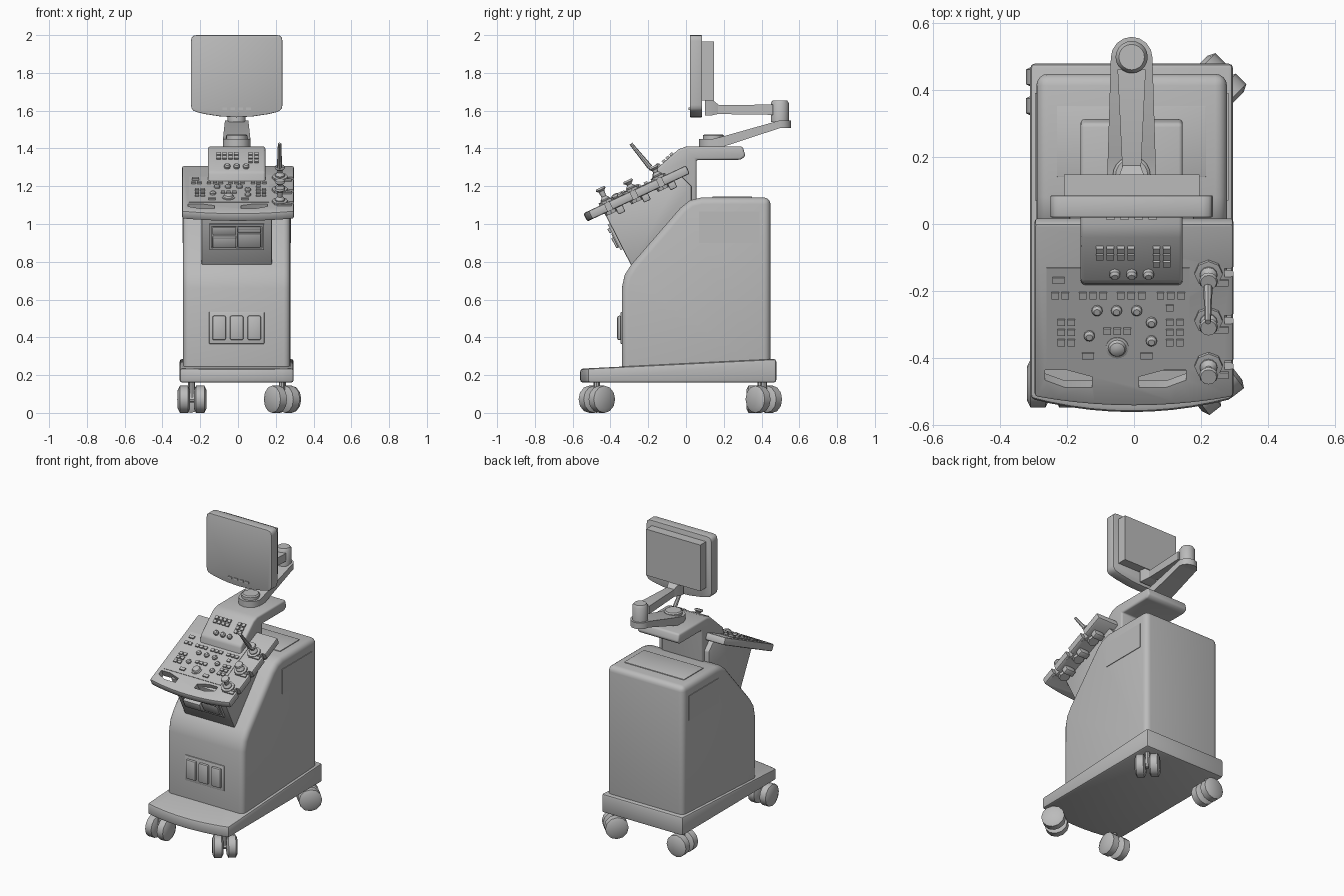
import bpy, bmesh, math
from mathutils import Matrix, Vector

cube = bpy.data.objects.get("Cube")
if cube:
    bpy.data.objects.remove(cube, do_unlink=True)

grey = bpy.data.materials.new("plain_grey")
grey.use_nodes = True
grey.diffuse_color = (0.5, 0.5, 0.5, 1)
grey.node_tree.nodes["Principled BSDF"].inputs["Base Color"].default_value = (0.5, 0.5, 0.5, 1)

MID = -0.007          # centre line of the cart
parts = []


def frame(x, y, z, tilt=0, turn=0):
    return (Matrix.Translation((x, y, z)) @ Matrix.Rotation(math.radians(turn), 4, 'Z')
            @ Matrix.Rotation(math.radians(tilt), 4, 'X'))


def finish(name, bm, matrix=None, bevel=0, segments=2):
    bmesh.ops.recalc_face_normals(bm, faces=bm.faces)
    if bevel:
        sharp = [e for e in bm.edges if e.is_manifold and e.calc_face_angle() > 0.6]
        bmesh.ops.bevel(bm, geom=sharp, offset=bevel, segments=segments, profile=0.5,
                        affect='EDGES', clamp_overlap=True)
    if matrix:
        bm.transform(matrix)
    mesh = bpy.data.meshes.new(name)
    bm.to_mesh(mesh)
    bm.free()
    mesh.materials.append(grey)
    obj = bpy.data.objects.new(name, mesh)
    bpy.context.collection.objects.link(obj)
    parts.append(obj)
    return obj


def plate(name, outline, low, high, matrix=None, bevel=0, segments=2, slope=0):
    """Extrude a flat outline; slope raises the top along y."""
    bm = bmesh.new()
    bottom = [bm.verts.new((a, b, low)) for a, b in outline]
    top = [bm.verts.new((a, b, high + slope * b)) for a, b in outline]
    bm.faces.new(bottom)
    bm.faces.new(top)
    for i in range(len(outline)):
        j = (i + 1) % len(outline)
        bm.faces.new((bottom[i], bottom[j], top[j], top[i]))
    return finish(name, bm, matrix, bevel, segments)


def rect(x0, x1, y0, y1):
    return [(x0, y0), (x1, y0), (x1, y1), (x0, y1)]


SIDEWAYS = Matrix(((0, 0, 1, 0), (1, 0, 0, 0), (0, 1, 0, 0), (0, 0, 0, 1)))


def profile(name, outline, half, bevel=0, segments=2):
    """Side outline (y, z) extruded across the cart."""
    return plate(name, outline, MID - half, MID + half, SIDEWAYS, bevel, segments)


def lathe(name, outline, matrix, sides=16):
    bm = bmesh.new()
    rings = [[bm.verts.new((r * math.cos(math.tau * i / sides), r * math.sin(math.tau * i / sides), z))
              for i in range(sides)] for r, z in outline]
    for a, b in zip(rings, rings[1:]):
        for i in range(sides):
            j = (i + 1) % sides
            bm.faces.new((a[i], a[j], b[j], b[i]))
    bm.faces.new(rings[0])
    bm.faces.new(rings[-1])
    return finish(name, bm, matrix)


def loft(name, rows):
    """Rows of (y, half width, bottom z, top z)."""
    bm = bmesh.new()
    rings = [[bm.verts.new((MID + s * w, y, z)) for s, z in ((-1, lo), (1, lo), (1, hi), (-1, hi))]
             for y, w, lo, hi in rows]
    for a, b in zip(rings, rings[1:]):
        for i in range(4):
            j = (i + 1) % 4
            bm.faces.new((a[i], a[j], b[j], b[i]))
    bm.faces.new(rings[0])
    bm.faces.new(rings[-1])
    return finish(name, bm)


def keys(name, spots, matrix, width=0.022, depth=0.02, height=0.012):
    bm = bmesh.new()
    for x, y in spots:
        bmesh.ops.create_cube(bm, size=1, matrix=Matrix.Translation((x, y, height / 2))
                              @ Matrix.Diagonal((width, depth, height, 1)))
    return finish(name, bm, matrix)


def knob(name, x, y, matrix, r=0.016):
    lathe(name, [(r, 0), (r, 0.012), (r * 0.6, 0.02)], matrix @ Matrix.Translation((x, y, 0)), 12)


def bowed(half, back, front, bow):
    """Plan outline with a curved front edge."""
    steps = [i / 5 - 1 for i in range(11)]
    return [(half, back), (-half, back)] + [(half * t, front - bow * (1 - t * t)) for t in steps]


# Base and casters
plate("base", bowed(0.302, 0.478, -0.52, 0.04), 0.16, 0.262, frame(MID, 0, 0), 0.014, slope=0.05)
for label, x, y, turn in (("front_right", -0.243, -0.475, 0), ("front_left", 0.232, -0.472, 38),
                          ("rear_right", -0.25, 0.395, 90), ("rear_left", 0.238, 0.412, -45)):
    spot = frame(x, y, 0.072, 0, turn)
    for side in (-1, 1):
        lathe(label + "_wheel", [(0.05, -0.033), (0.072, -0.022), (0.072, 0.022), (0.05, 0.033)],
              spot @ Matrix.Translation((side * 0.043, 0, 0)) @ Matrix.Rotation(math.pi / 2, 4, 'Y'), 12)
    lathe(label + "_axle", [(0.018, -0.05), (0.018, 0.05)], spot @ Matrix.Rotation(math.pi / 2, 4, 'Y'), 8)
    lathe(label + "_caster_stem", [(0.016, 0), (0.016, 0.095)], spot, 8)

# Cabinet body with side and top panels
profile("cabinet", [(-0.34, 0.18), (-0.34, 0.66), (-0.325, 0.73), (-0.29, 0.785), (-0.03, 1.085),
                    (0.02, 1.125), (0.08, 1.14), (0.447, 1.14), (0.447, 0.18)], 0.284, 0.035, 4)
profile("side_panels", rect(0.07, 0.39, 0.9, 1.065), 0.288)
plate("top_panel", rect(-0.23, 0.215, 0.14, 0.35), 1.135, 1.145, bevel=0.002)

# Storage slots low on the cabinet front
face = frame(MID, -0.34, 0.45, 90)
plate("slot_frame", rect(-0.146, 0.146, -0.085, 0.085), -0.01, 0.006, face, 0.004)
for i in (-1, 0, 1):
    x = i * 0.093
    plate("slot_cover", rect(x - 0.036, x + 0.036, -0.065, 0.065), 0, 0.024, face, 0.01)

# Leaning stem with a recorder bay
profile("stem", [(-0.44, 1.075), (-0.03, 1.26), (0.03, 1.2), (0.03, 1.0), (-0.29, 0.78)], 0.186, 0.008)
face = frame(MID, -0.365, 0.93, 117)
for name, outline in (("bay_top", rect(-0.145, 0.145, 0.07, 0.082)),
                      ("bay_bottom", rect(-0.145, 0.145, -0.07, -0.058)),
                      ("bay_right", rect(-0.145, -0.133, -0.07, 0.082)),
                      ("bay_left", rect(0.133, 0.145, -0.07, 0.082))):
    plate(name, outline, -0.005, 0.014, face)
plate("recorder", rect(-0.128, -0.003, -0.052, 0.01), 0, 0.03, face, 0.005)
plate("recorder_slot", rect(-0.128, -0.003, 0.018, 0.062), 0, 0.01, face, 0.003)
plate("drive", rect(0.005, 0.128, -0.052, 0.03), 0, 0.02, face, 0.005)
plate("drive_lid", rect(0.005, 0.128, 0.036, 0.062), 0, 0.026, face, 0.004)

# Column, upper control slope and rear shelf
profile("column", [(0.055, 1.0), (0.055, 1.34), (0.29, 1.34), (0.315, 1.36), (0.3, 1.41), (0.0, 1.41),
                   (-0.04, 1.395), (-0.175, 1.275), (-0.185, 1.2), (-0.1, 1.05)], 0.152, 0.012, 3)

# Control panel with hand grips and probe notches cut out
LEAN = 25
flat = math.cos(math.radians(LEAN))
desk = frame(0, 0, 1.31, LEAN)
panel = plate("control_panel", bowed(0.296, 0, -0.57, 0.03), -0.048, 0, desk, 0.01)
probes = (-0.145, -0.285, -0.42)
grip = [(-0.265, -0.435), (-0.2, -0.435), (-0.125, -0.455), (-0.125, -0.487), (-0.205, -0.487), (-0.265, -0.465)]
shapes = [[(x, y / flat) for x, y in grip], [(-0.11 - x, y / flat) for x, y in grip]]
for y in probes:
    shapes.append(rect(0.27, 0.32, y / flat - 0.014, y / flat + 0.014))
for outline in shapes:
    cutter = plate("cutter", outline, -0.1, 0.1, desk)
    cutter.hide_render = True
    cut = panel.modifiers.new("cut", 'BOOLEAN')
    cut.object, cut.operation, cut.solver = cutter, 'DIFFERENCE', 'EXACT'
    bpy.context.view_layer.objects.active = panel
    bpy.ops.object.modifier_apply(modifier=cut.name)
    parts.remove(cutter)
    bpy.data.objects.remove(cutter, do_unlink=True)

# Keys, knobs and trackball
plate("key_field", rect(-0.26, 0.165, -0.42 / flat, -0.13 / flat), -0.01, 0.003, desk)
row = [-0.235, -0.205] + [c + d for c in (-0.122, -0.008, 0.11) for d in (-0.031, 0, 0.031)]
spots = [(x, -0.21) for x in row] + [(0.107, -0.247)] + [(x, -0.316) for x in (-0.08, -0.05, -0.02)]
spots += [(x, y) for x in (-0.217, -0.187, 0.107, 0.137) for y in (-0.29, -0.32, -0.35)]
keys("panel_keys", [(x, y / flat) for x, y in spots], desk)
wide = ((-0.225, -0.165), (-0.137, -0.39), (0.037, -0.39))
keys("wide_keys", [(x, y / flat) for x, y in wide], desk, 0.036)
for x, y in ((-0.11, -0.255), (-0.052, -0.255), (0.008, -0.255), (0.052, -0.29),
             (0.052, -0.345), (-0.133, -0.33)):
    knob("panel_knob", x, y / flat, desk)
lathe("trackball", [(0.034, 0), (0.034, 0.006), (0.027, 0.008), (0.022, 0.018), (0.01, 0.024)],
      desk @ Matrix.Translation((-0.05, -0.367 / flat, 0)), 20)
slope = frame(0, -0.04, 1.395, 41.6)
rows = (-0.045, -0.072, -0.099)
spots = [(-0.102 + 0.031 * i, y) for i in range(4) for y in rows[:2]]
keys("upper_keys", spots + [(x, y) for x in (0.067, 0.098) for y in rows], slope)
for x in (-0.057, -0.007, 0.043):
    knob("upper_knob", x, -0.142, slope)

# Probes in their holders
for y, tall in zip(probes, (0.07, 0.06, 0.085)):
    spot = desk @ Matrix.Translation((0.222, y / flat, 0))
    lathe("probe_holder", [(0.034, -0.065), (0.042, 0), (0.042, 0.012), (0.03, 0.014)], spot, 8)
    lathe("probe", [(0.026, 0), (0.026, 0.02), (0.013, 0.035), (0.016, tall - 0.02), (0.028, tall - 0.01),
                    (0.024, tall)], spot, 12)
    plate("holder_clip", rect(-0.03, 0.04, 0.03, 0.07), -0.085, -0.04, spot, 0.006)
    plate("holder_arm", rect(-0.015, 0.06, -0.042, -0.022), -0.05, 0.008, spot)
start, end = Vector((0.22, -0.19, 1.3)), Vector((0.22, -0.292, 1.425))
lean = Vector((0, 0, 1)).rotation_difference(end - start).to_matrix().to_4x4()
lathe("probe_rod", [(0.014, 0), (0.009, (end - start).length)], Matrix.Translation(start) @ lean, 8)

# Swing arm
steps = [0, 0.13, 0.5, 1]
rows = []
for t in (0.02, 0.3, 0.6, 1):
    rows.append((0.14 - 0.07 * math.cos(t * math.pi / 2), 0.073 * math.sin(t * math.pi / 2), 1.405, 1.45))
rows.append((0.2, 0.071, 1.41, 1.465))
for t in (1, 0.75, 0.5, 0.25, 0.02):
    rows.append((0.495 + 0.062 * math.cos(t * math.pi / 2), 0.062 * math.sin(t * math.pi / 2), 1.507, 1.548))
loft("lower_arm", rows)
lathe("arm_pivot", [(0.056, 1.44), (0.056, 1.468), (0.048, 1.475)], frame(MID, 0.145, 0), 20)
lathe("arm_hub", [(0.048, 1.54), (0.048, 1.64), (0.038, 1.655)], frame(MID, 0.497, 0), 20)
loft("upper_arm", [(0.13, 0.022, 1.59, 1.618), (0.17, 0.028, 1.582, 1.63), (0.46, 0.042, 1.578, 1.632)])
loft("screen_bracket", [(0.1, 0.045, 1.575, 1.66), (0.137, 0.04, 1.575, 1.66), (0.18, 0.024, 1.585, 1.625)])

# Screen with rounded corners and a dipped lower edge
outline = [(0.242, 2.0), (-0.242, 2.0)]
outline += [(0.242 * t, 1.6 - 0.035 * (1 - t * t)) for t in (-1, -0.7, -0.35, 0, 0.35, 0.7, 1)]
rounded = []
for i, (x, z) in enumerate(outline):
    if abs(x) < 0.24:
        rounded.append((x, z))
        continue
    here = Vector((x, z))
    a = here + (Vector(outline[i - 1]) - here).normalized() * 0.03
    b = here + (Vector(outline[(i + 1) % len(outline)]) - here).normalized() * 0.03
    rounded += [tuple(a.lerp(here, t).lerp(here.lerp(b, t), t)) for t in (0, 0.33, 0.67, 1)]
plate("screen", rounded, -0.085, -0.02, frame(MID, 0, 0, 90), 0.004)
plate("screen_back", rect(-0.202, 0.202, 1.655, 1.965), -0.147, -0.08, frame(MID, 0, 0, 90))
keys("screen_buttons", [(i * 0.042, 0) for i in (-1.5, -0.5, 0.5, 1.5)], frame(MID, 0.02, 1.61, 90), 0.026, 0.012, 0.006)

# Shading
bpy.ops.object.select_all(action='DESELECT')
for obj in parts:
    obj.select_set(True)
bpy.context.view_layer.objects.active = parts[0]
bpy.ops.object.shade_smooth_by_angle(angle=math.radians(35))
